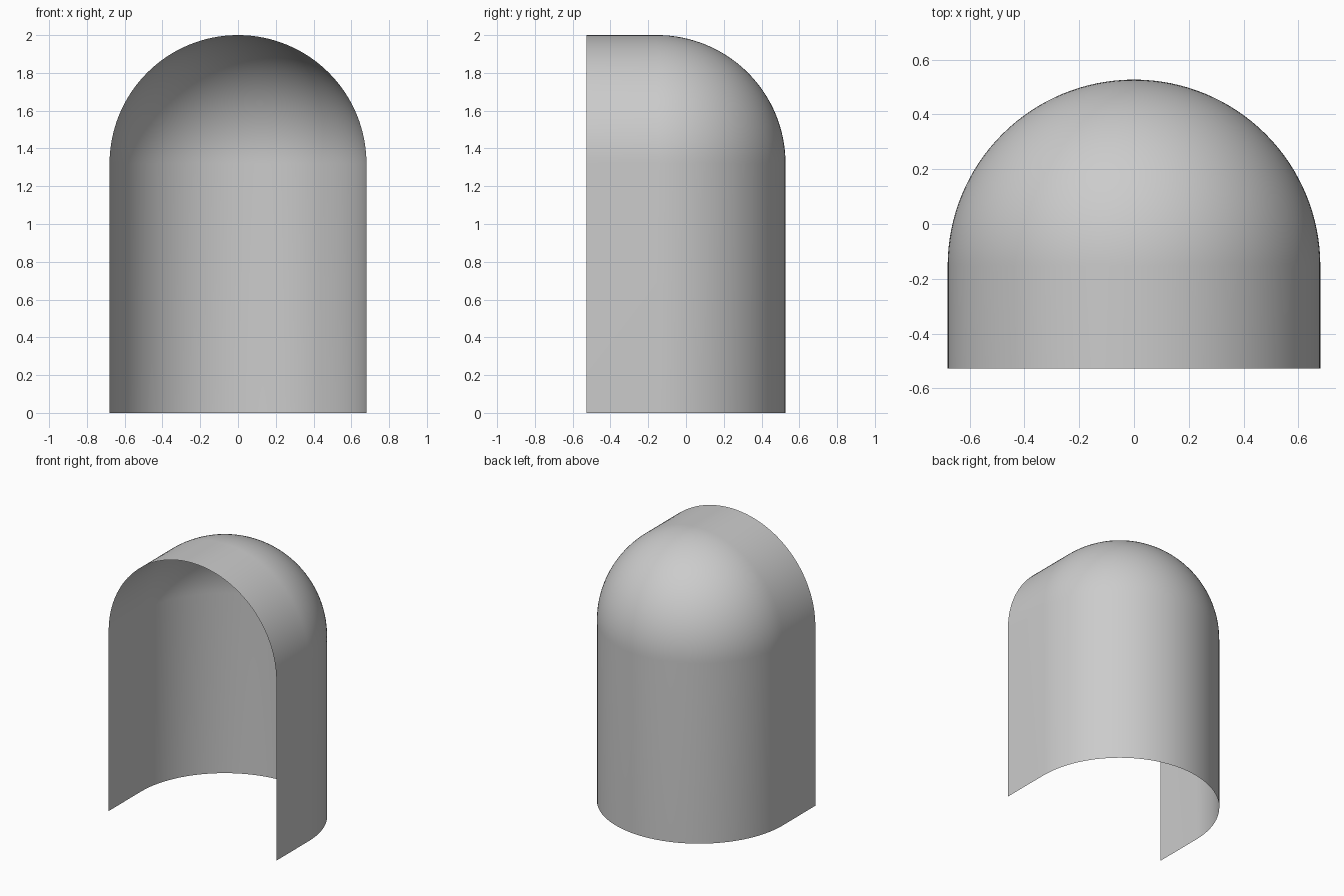
import bpy, bmesh
from math import sin, cos, pi, radians

if "Cube" in bpy.data.objects:
    bpy.data.objects.remove(bpy.data.objects["Cube"])

R = 0.68            # radius of the curved back and the dome
TOP = 2.0
FRONT, BACK = -0.527, 0.527
CY = BACK - R       # y of the dome axis
SPRING = TOP - R    # height where the dome begins
N = 32

bm = bmesh.new()

# Side profile: straight wall rising into a quarter arc
pts = [(R, 0.0)] + [(R * cos(i * pi / 2 / N), SPRING + R * sin(i * pi / 2 / N)) for i in range(N + 1)]
verts = [bm.verts.new((x, CY, z)) for x, z in pts]
edges = [bm.edges.new(p) for p in zip(verts, verts[1:])]

# Half turn makes the rounded back wall and half dome
bmesh.ops.spin(bm, geom=verts + edges, cent=(0, CY, 0), axis=(0, 0, 1), angle=pi, steps=2 * N)
bmesh.ops.remove_doubles(bm, verts=bm.verts[:], dist=1e-4)

# Arch edge extended straight forward to the open front
arch = [e for e in bm.edges if e.is_boundary and all(abs(v.co.y - CY) < 1e-4 for v in e.verts)]
new = bmesh.ops.extrude_edge_only(bm, edges=arch)["geom"]
for v in new:
    if isinstance(v, bmesh.types.BMVert):
        v.co.y = FRONT

# Normals facing outward
bmesh.ops.recalc_face_normals(bm, faces=bm.faces[:])
bm.normal_update()
top = max(bm.faces, key=lambda f: f.calc_center_median().z)
if top.normal.z < 0:
    bmesh.ops.reverse_faces(bm, faces=bm.faces[:])

mesh = bpy.data.meshes.new("niche_shell")
bm.to_mesh(mesh)
bm.free()
shell = bpy.data.objects.new("niche_shell", mesh)
bpy.context.collection.objects.link(shell)
bpy.context.view_layer.objects.active = shell
shell.select_set(True)
bpy.ops.object.shade_smooth_by_angle(angle=radians(30))
